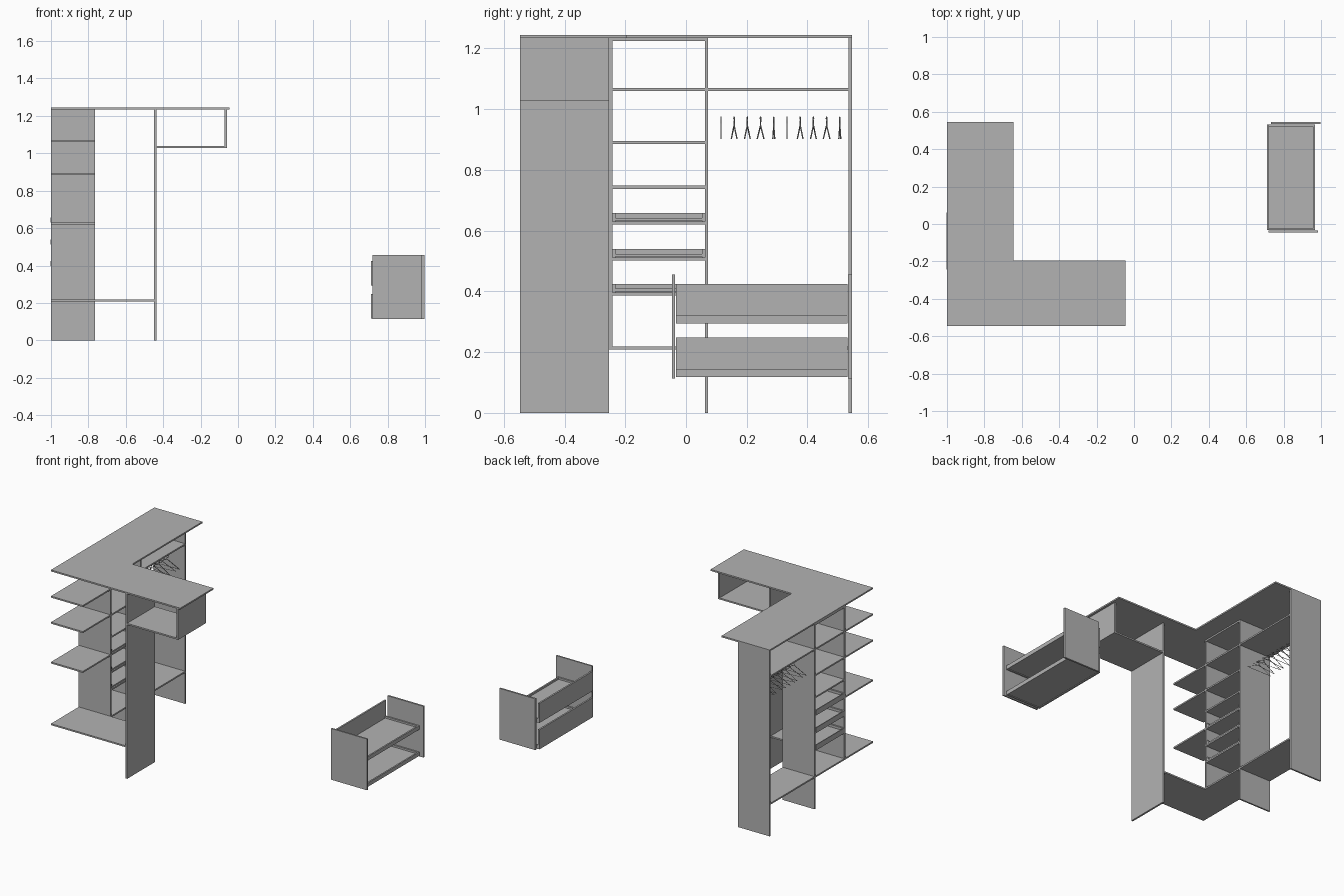
import bpy
import math

cube = bpy.data.objects.get("Cube")
if cube:
    bpy.data.objects.remove(cube, do_unlink=True)

grey = bpy.data.materials.new("plain_grey")
grey.use_nodes = True
colour = (0.45, 0.45, 0.45, 1)
grey.diffuse_color = colour
grey.node_tree.nodes["Principled BSDF"].inputs["Base Color"].default_value = colour


def board(name, x, y, z):
    """Box given by its (low, high) range on each axis."""
    bpy.ops.mesh.primitive_cube_add(size=1)
    ob = bpy.context.object
    ob.name = name
    ob.location = [(a + b) / 2 for a, b in (x, y, z)]
    ob.scale = [b - a for a, b in (x, y, z)]
    bpy.ops.object.transform_apply(location=True, rotation=False, scale=True)
    ob.data.materials.append(grey)
    return ob


T = 0.01                      # board thickness
DEPTH = (-1, -0.765)          # depth of the closet
FRONT = (-0.546, -0.253)      # front bay
COLUMN = (-0.242, 0.062)      # shelf column
HANG = (0.072, 0.535)         # hanging bay
TOP = 1.235

# L-shaped top in two boards
board("top_front", (-1, -0.045), (-0.546, -0.195), (TOP, TOP + T))
board("top_side", (-1, -0.645), (-0.195, 0.546), (TOP, TOP + T))

# Upright panels
board("column_front_panel", DEPTH, (FRONT[1], COLUMN[0]), (0.208, TOP))
board("column_back_panel", DEPTH, (COLUMN[1], HANG[0]), (0, TOP))
board("end_panel", DEPTH, (HANG[1], 0.546), (0, TOP))
board("front_leg_panel", (-0.449, -0.437), FRONT, (0, TOP))

# Overhead box
board("overhead_box_floor", (-0.437, -0.06), FRONT, (1.029, 1.039))
board("overhead_box_side", (-0.071, -0.06), FRONT, (1.039, TOP))

# Shelves
for z in (1.06, 0.886, 0.62):
    board("corner_shelf", DEPTH, FRONT, (z, z + T))
board("bottom_corner_shelf", (-1, -0.449), FRONT, (0.208, 0.218))
for z in (1.225, 1.06, 0.886, 0.738, 0.62, 0.502, 0.387, 0.208):
    board("column_shelf", DEPTH, COLUMN, (z, z + T))
for z in (1.06, 0.208):
    board("hanging_bay_shelf", DEPTH, HANG, (z, z + T))

# Shallow trays on the column shelves
for z in (0.63, 0.512, 0.397):
    y0, y1 = COLUMN
    board("tray_front", (-1.003, -0.997), COLUMN, (z, z + 0.028))
    board("tray_floor", (-0.997, -0.77), (y0 + T, y1 - T), (z + 0.003, z + 0.012))
    for side in (y0, y1 - T):
        board("tray_side", (-0.997, -0.77), (side, side + T), (z, z + 0.028))

# Clothes hangers, each a bent wire turned slightly
for i in range(10):
    curve = bpy.data.curves.new("hanger_wire", "CURVE")
    curve.dimensions = "3D"
    curve.bevel_depth = 0.0022
    curve.bevel_resolution = 1
    path = [(0, 0.045), (-0.09, 0), (0.09, 0), (0, 0.045), (0, 0.055),
            (0.01, 0.062), (0.008, 0.071), (-0.002, 0.072), (-0.008, 0.066)]
    spline = curve.splines.new("POLY")
    spline.points.add(len(path) - 1)
    for p, (px, pz) in zip(spline.points, path):
        p.co = (px, 0, pz, 1)
    wire = bpy.data.objects.new("hanger_wire", curve)
    bpy.context.collection.objects.link(wire)
    bpy.context.view_layer.update()
    mesh = bpy.data.meshes.new_from_object(wire)
    bpy.data.objects.remove(wire, do_unlink=True)
    mesh.materials.clear()
    mesh.materials.append(grey)
    hanger = bpy.data.objects.new("hanger", mesh)
    bpy.context.collection.objects.link(hanger)
    hanger.location = (-0.88, 0.115 + i * 0.0435, 0.902)
    hanger.rotation_euler.z = math.radians((0, 6, -6, 7, 2)[i % 5])

# Separate drawer unit
board("unit_front_panel", (0.72, 0.985), (-0.046, -0.036), (0.113, 0.455))
board("unit_back_panel", (0.732, 0.997), (0.534, 0.546), (0.113, 0.455))
for z in (0.118, 0.294):
    span = (-0.033, 0.532)
    board("drawer_front", (0.711, 0.722), span, (z, z + 0.131))
    board("drawer_floor", (0.722, 0.958), span, (z + 0.004, z + 0.014))
    board("drawer_back", (0.958, 0.968), span, (z, z + 0.026))
    for y in (span[0], span[1] - T):
        board("drawer_side", (0.722, 0.958), (y, y + T), (z, z + 0.026))
